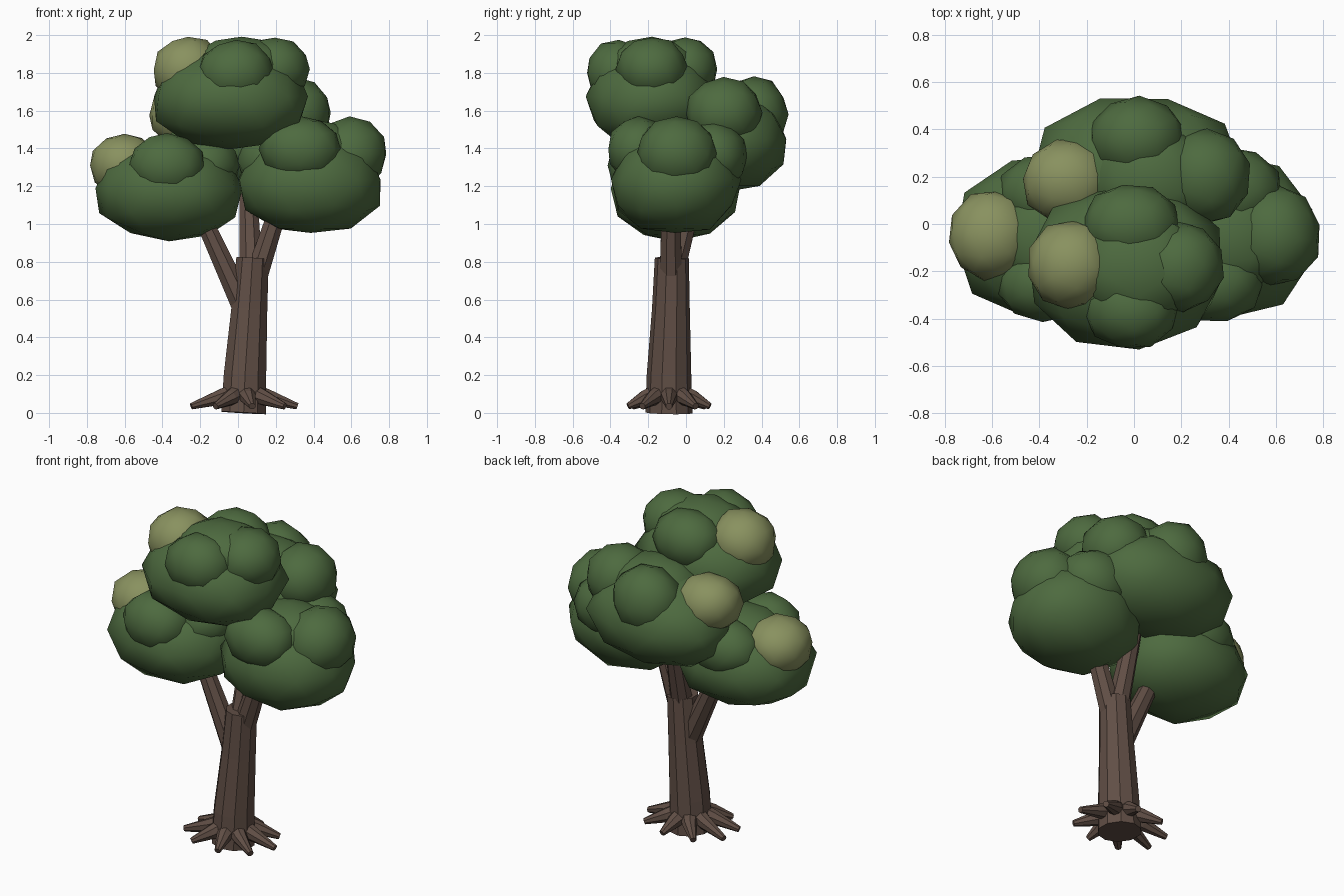
import bpy, bmesh, math, random
from mathutils import Vector

if "Cube" in bpy.data.objects:
    bpy.data.objects.remove(bpy.data.objects["Cube"])

random.seed(5)


def material(name, rgb):
    m = bpy.data.materials.new(name)
    m.diffuse_color = (*rgb, 1)
    m.use_nodes = True
    m.node_tree.nodes["Principled BSDF"].inputs["Base Color"].default_value = m.diffuse_color
    return m


BARK = material("brown bark", (0.118, 0.077, 0.060))
LEAF = material("leaf green", (0.075, 0.145, 0.050))
PALE = material("pale olive", (0.25, 0.285, 0.115))


def finish(name, bm, mat, smooth):
    me = bpy.data.meshes.new(name)
    bmesh.ops.recalc_face_normals(bm, faces=bm.faces)
    for f in bm.faces:
        f.smooth = smooth
    bm.to_mesh(me)
    bm.free()
    me.materials.append(mat)
    ob = bpy.data.objects.new(name, me)
    bpy.context.collection.objects.link(ob)
    return ob


def limb(name, rings, sides):
    """Faceted tube through (x, y, z, radius) rings; first and last are capped."""
    bm = bmesh.new()
    axis = (Vector(rings[-1][:3]) - Vector(rings[0][:3])).normalized()
    u = axis.cross(Vector((0, 1, 0) if abs(axis.y) < 0.8 else (1, 0, 0))).normalized()
    v = axis.cross(u)
    loops = []
    for x, y, z, r in rings:
        loops.append([bm.verts.new(Vector((x, y, z)) + r * (
            u * math.cos(a) + v * math.sin(a)))
            for a in (math.tau * (i + 0.5) / sides for i in range(sides))])
    for a, b in zip(loops, loops[1:]):
        for i in range(sides):
            j = (i + 1) % sides
            bm.faces.new((a[i], a[j], b[j], b[i]))
    bm.faces.new(loops[0])
    bm.faces.new(loops[-1])
    return finish(name, bm, BARK, False)


def blob(name, centre, radii, mat=LEAF, main=False):
    """Lumpy foliage mass; a main mass is fuller below and narrower on top."""
    bm = bmesh.new()
    bmesh.ops.create_icosphere(bm, subdivisions=2, radius=1)
    turn = random.uniform(0, math.tau)
    c, s = math.cos(turn), math.sin(turn)
    power = 2.35 if main else 2.1
    for vert in bm.verts:
        p = vert.co
        p = Vector((p.x * c - p.y * s, p.x * s + p.y * c, p.z))
        p /= sum(abs(k) ** power for k in p) ** (1 / power)
        p *= random.uniform(0.97, 1.03)
        if main and p.z > 0:
            p.x *= 1 - 0.16 * p.z
            p.y *= 1 - 0.16 * p.z
            p.z *= 0.92
        vert.co = Vector(centre) + Vector([p[i] * radii[i] for i in range(3)])
    return finish(name, bm, mat, True)


# Trunk and branches
limb("trunk", [(0.03, -0.09, 0.0, 0.125), (0.037, -0.09, 0.2, 0.118),
               (0.06, -0.08, 0.55, 0.100), (0.077, -0.075, 0.82, 0.090)], 10)
limb("left_branch", [(0.04, -0.08, 0.54, 0.068), (-0.20, -0.07, 1.06, 0.047)], 8)
limb("right_branch", [(0.09, -0.08, 0.7, 0.065), (0.22, -0.08, 1.1, 0.052)], 8)
limb("back_branch", [(0.07, -0.07, 0.74, 0.066), (0.05, 0.08, 1.3, 0.045)], 8)

# Roots fanned around the base
for i in range(9):
    a = math.tau * i / 9
    dx, dy = math.cos(a), math.sin(a)
    limb(f"root_{i + 1}",
         [(0.03 + 0.06 * dx, -0.09 + 0.06 * dy, 0.105, 0.052),
          (0.03 + 0.14 * dx, -0.09 + 0.13 * dy, 0.080, 0.042),
          (0.025 + 0.29 * dx, -0.09 + 0.22 * dy, 0.035, 0.018)], 8)

# Foliage: each clump is one main mass followed by surface bumps
clumps = {
    "top_foliage": [
        ((-0.04, -0.18, 1.675), (0.42, 0.345, 0.275)),
        ((-0.01, -0.355, 1.80), (0.20, 0.175, 0.175)),
        ((0.195, -0.18, 1.82), (0.185, 0.19, 0.17)),
        ((-0.01, -0.005, 1.82), (0.205, 0.175, 0.17)),
        ((0.02, -0.18, 1.845), (0.27, 0.24, 0.145)),
        ((-0.265, -0.175, 1.815), (0.185, 0.19, 0.18), PALE)],
    "left_foliage": [
        ((-0.365, -0.06, 1.19), (0.395, 0.345, 0.275)),
        ((-0.375, -0.25, 1.31), (0.205, 0.165, 0.17)),
        ((-0.36, 0.13, 1.30), (0.215, 0.17, 0.17)),
        ((-0.18, -0.06, 1.31), (0.19, 0.20, 0.165)),
        ((-0.36, -0.06, 1.33), (0.24, 0.23, 0.14)),
        ((-0.60, -0.05, 1.31), (0.19, 0.19, 0.17), PALE)],
    "right_foliage": [
        ((0.385, -0.06, 1.235), (0.385, 0.345, 0.29)),
        ((0.33, -0.25, 1.395), (0.22, 0.17, 0.175)),
        ((0.59, -0.05, 1.37), (0.20, 0.215, 0.195)),
        ((0.41, 0.14, 1.36), (0.215, 0.185, 0.185)),
        ((0.39, -0.06, 1.40), (0.27, 0.24, 0.15)),
        ((0.20, -0.03, 1.33), (0.205, 0.21, 0.18))],
    "back_foliage": [
        ((0.02, 0.22, 1.45), (0.445, 0.315, 0.285)),
        ((0.01, 0.36, 1.58), (0.205, 0.18, 0.20)),
        ((0.30, 0.20, 1.59), (0.195, 0.205, 0.185)),
        ((0.07, 0.19, 1.61), (0.26, 0.23, 0.16)),
        ((0.03, 0.05, 1.59), (0.20, 0.17, 0.17)),
        ((-0.28, 0.18, 1.575), (0.195, 0.18, 0.165), PALE)],
}
for name, parts in clumps.items():
    for i, part in enumerate(parts):
        blob(name if i == 0 else f"{name}_bump_{i}", *part, main=i == 0)
